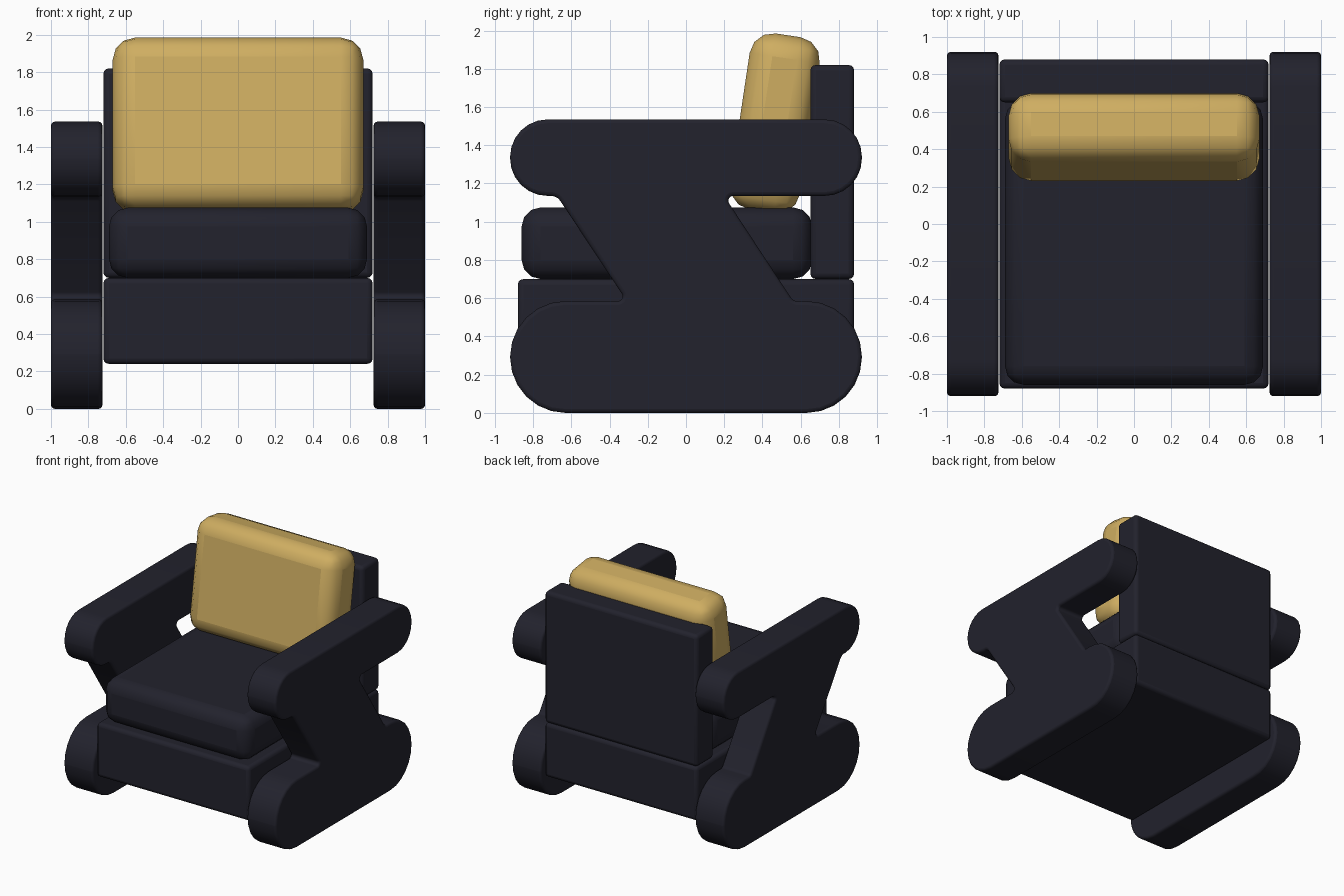
import bpy, bmesh, math
from mathutils import Vector

cube = bpy.data.objects.get("Cube")
if cube:
    bpy.data.objects.remove(cube, do_unlink=True)


def make_material(name, color):
    mat = bpy.data.materials.new(name)
    mat.use_nodes = True
    mat.diffuse_color = color
    mat.node_tree.nodes["Principled BSDF"].inputs["Base Color"].default_value = color
    return mat


navy = make_material("dark navy fabric", (0.016, 0.016, 0.026, 1))
gold = make_material("golden fabric", (0.62, 0.42, 0.12, 1))


def finish(name, bm, mat, bevel, segments):
    """Turn a bmesh into a smooth object with rounded edges."""
    bmesh.ops.recalc_face_normals(bm, faces=bm.faces[:])
    mesh = bpy.data.meshes.new(name)
    bm.to_mesh(mesh)
    bm.free()
    mesh.materials.append(mat)
    obj = bpy.data.objects.new(name, mesh)
    bpy.context.collection.objects.link(obj)
    mod = obj.modifiers.new("rounded edges", "BEVEL")
    mod.width = bevel
    mod.segments = segments
    mod.limit_method = "ANGLE"
    mod.angle_limit = math.radians(50)
    mod.use_clamp_overlap = False
    bpy.ops.object.select_all(action="DESELECT")
    obj.select_set(True)
    bpy.context.view_layer.objects.active = obj
    bpy.ops.object.shade_smooth_by_angle(angle=math.radians(35))
    return obj


def soft_box(name, low, high, mat, bevel, segments):
    low, high = Vector(low), Vector(high)
    bm = bmesh.new()
    bmesh.ops.create_cube(bm, size=1)
    bmesh.ops.scale(bm, vec=high - low, verts=bm.verts[:])
    obj = finish(name, bm, mat, bevel, segments)
    obj.location = (low + high) / 2
    return obj


def rounded_outline(corners, segments=6):
    """Replace each (y, z, radius) corner by an arc tangent to its edges."""
    points = []
    for i, (y, z, radius) in enumerate(corners):
        p = Vector((y, z))
        a = (Vector(corners[i - 1][:2]) - p).normalized()
        b = (Vector(corners[(i + 1) % len(corners)][:2]) - p).normalized()
        half = a.angle(b) / 2
        center = p + (a + b).normalized() * radius / math.sin(half)
        start = p + a * radius / math.tan(half) - center
        end = p + b * radius / math.tan(half) - center
        sweep = start.angle(end)
        for k in range(segments + 1):
            t = k / segments
            arc = start * math.sin((1 - t) * sweep) + end * math.sin(t * sweep)
            points.append(center + arc / math.sin(sweep))
    return points


# Arm panels: wide foot, slanted post and armrest in one outline
arm_corners = [
    (-0.92, 0, 0.29), (0.92, 0, 0.29), (0.92, 0.585, 0.29),
    (0.56, 0.585, 0.04), (0.2, 1.135, 0.025),
    (0.92, 1.135, 0.195), (0.92, 1.535, 0.195),
    (-0.92, 1.535, 0.195), (-0.92, 1.135, 0.195),
    (-0.675, 1.135, 0.06), (-0.31, 0.585, 0.025), (-0.92, 0.585, 0.29),
]
outline = rounded_outline(arm_corners)
for side, label in ((1, "left"), (-1, "right")):
    bm = bmesh.new()
    face = bm.faces.new([bm.verts.new((side * 0.725, p.x, p.y)) for p in outline])
    extruded = bmesh.ops.extrude_face_region(bm, geom=[face], use_keep_orig=True)
    moved = [v for v in extruded["geom"] if isinstance(v, bmesh.types.BMVert)]
    bmesh.ops.translate(bm, vec=(side * 0.275, 0, 0), verts=moved)
    finish(label + "_arm", bm, navy, 0.02, 3)

# Frame
soft_box("seat_base", (-0.72, -0.88, 0.24), (0.72, 0.88, 0.7), navy, 0.03, 3)
soft_box("backrest", (-0.72, 0.65, 0.7), (0.72, 0.88, 1.82), navy, 0.03, 3)

# Cushions
soft_box("seat_cushion", (-0.69, -0.86, 0.7), (0.69, 0.66, 1.075), navy, 0.1, 3)
pillow = soft_box("back_cushion", (-0.67, 0.28, 1.05), (0.67, 0.65, 1.98), gold, 0.12, 3)
pillow.rotation_euler.x = math.radians(-8.5)
